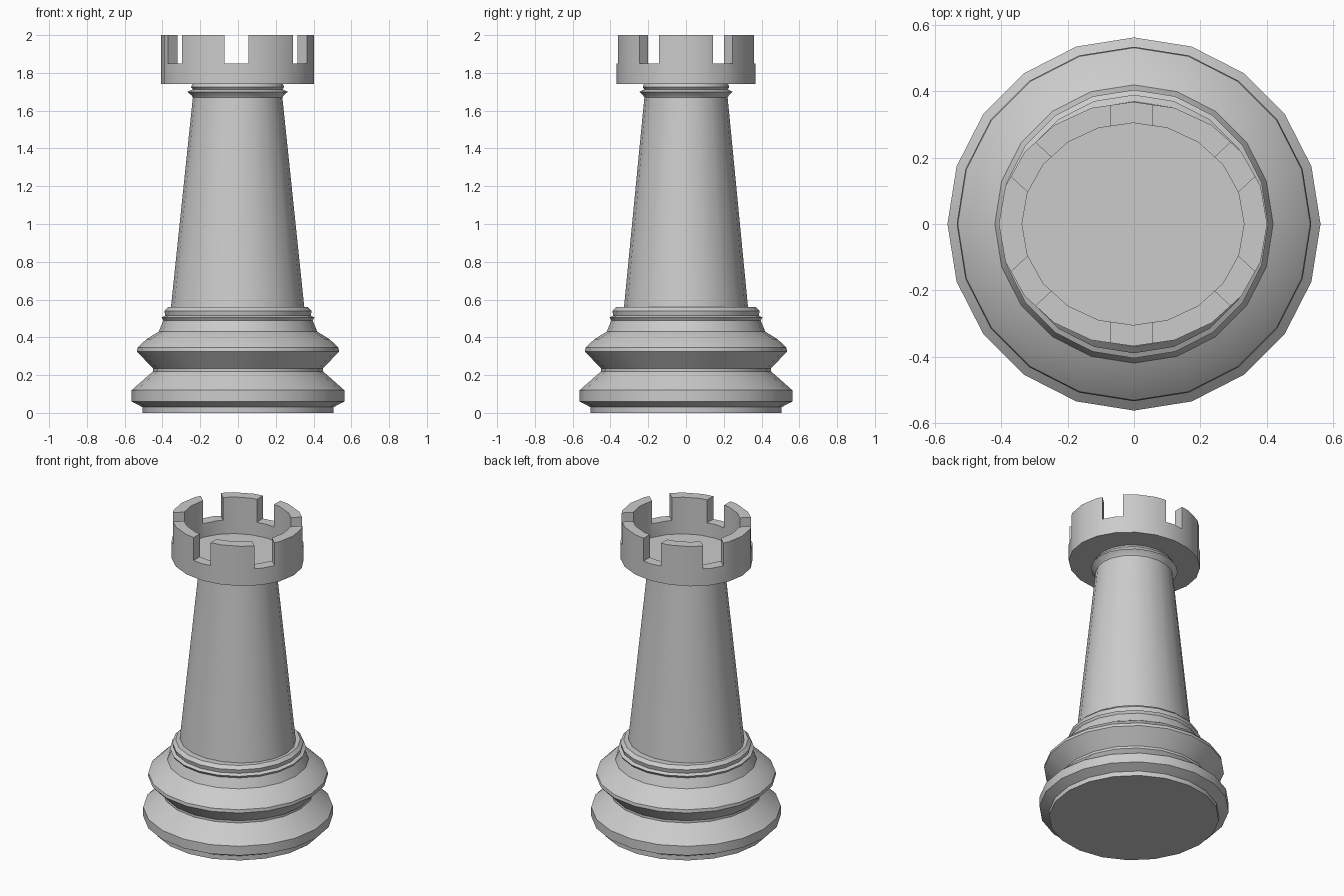
import bpy, bmesh, math
from mathutils import Matrix

if "Cube" in bpy.data.objects:
    bpy.data.objects.remove(bpy.data.objects["Cube"])

SIDES = 20


def lathe(name, profile, y_scale=1.0, x_off=0.0):
    """Spin an (r, z) profile that starts and ends on the axis."""
    bm = bmesh.new()
    rings = []
    for r, z in profile:
        if r == 0:
            rings.append([bm.verts.new((x_off, 0, z))])
        else:
            rings.append([bm.verts.new((x_off + r * math.cos(2 * math.pi * i / SIDES),
                                        r * y_scale * math.sin(2 * math.pi * i / SIDES), z))
                          for i in range(SIDES)])
    for a, b in zip(rings, rings[1:]):
        if len(a) == 1:
            bm.faces.new(b)
        elif len(b) == 1:
            bm.faces.new(a)
        else:
            for i in range(SIDES):
                j = (i + 1) % SIDES
                bm.faces.new((a[i], a[j], b[j], b[i]))
    # caps are single polygons, so drop the unused axis points
    bmesh.ops.delete(bm, geom=[v for v in bm.verts if not v.link_faces], context='VERTS')
    bmesh.ops.recalc_face_normals(bm, faces=bm.faces)
    return finish(name, bm)


def finish(name, bm):
    mesh = bpy.data.meshes.new(name)
    bm.to_mesh(mesh)
    bm.free()
    obj = bpy.data.objects.new(name, mesh)
    bpy.context.collection.objects.link(obj)
    return obj


def smooth(obj, angle=30):
    bpy.ops.object.select_all(action='DESELECT')
    obj.select_set(True)
    bpy.context.view_layer.objects.active = obj
    bpy.ops.object.shade_smooth_by_angle(angle=math.radians(angle))


# Stepped round base
base = lathe("base", [(0, 0), (.505, 0), (.505, .03), (.563, .06), (.563, .12),
                      (.45, .22), (.45, .235), (.535, .325), (.532, .345),
                      (.485, .39), (.42, .43), (.395, .49), (.405, .505),
                      (.385, .515), (.39, .54), (.37, .56), (0, .56)])

# Tapered, slightly oval tower with two thin collar rings
tower = lathe("tower", [(0, .50), (.36, .50), (.353, .56), (.237, 1.67), (.243, 1.68),
                        (.266, 1.70), (.237, 1.713), (.247, 1.725), (.237, 1.745),
                        (0, 1.745)], .93, -.002)

# Hollow crown
crown = lathe("crown", [(0, 1.74), (.405, 1.74), (.405, 2), (.335, 2),
                        (.335, 1.76), (0, 1.76)], .91, -.003)

# Six slots cut through the crown wall
bm = bmesh.new()
slots = [(-.008, s * .34, 90) for s in (1, -1)]
slots += [(sx * .33 - .003, sy * .194, 43 * sx * sy) for sx in (1, -1) for sy in (1, -1)]
for x, y, deg in slots:
    bmesh.ops.create_cube(bm, size=1, matrix=Matrix.Translation((x, y, 1.95))
                          @ Matrix.Rotation(math.radians(deg), 4, 'Z')
                          @ Matrix.Diagonal((.2, .125, .2, 1)))
cutter = finish("slot_cutter", bm)
cutter.hide_render = True
cutter.hide_set(True)

smooth(base)
smooth(tower)
smooth(crown)
cut = crown.modifiers.new("slots", 'BOOLEAN')
cut.operation = 'DIFFERENCE'
cut.solver = 'EXACT'
cut.object = cutter
